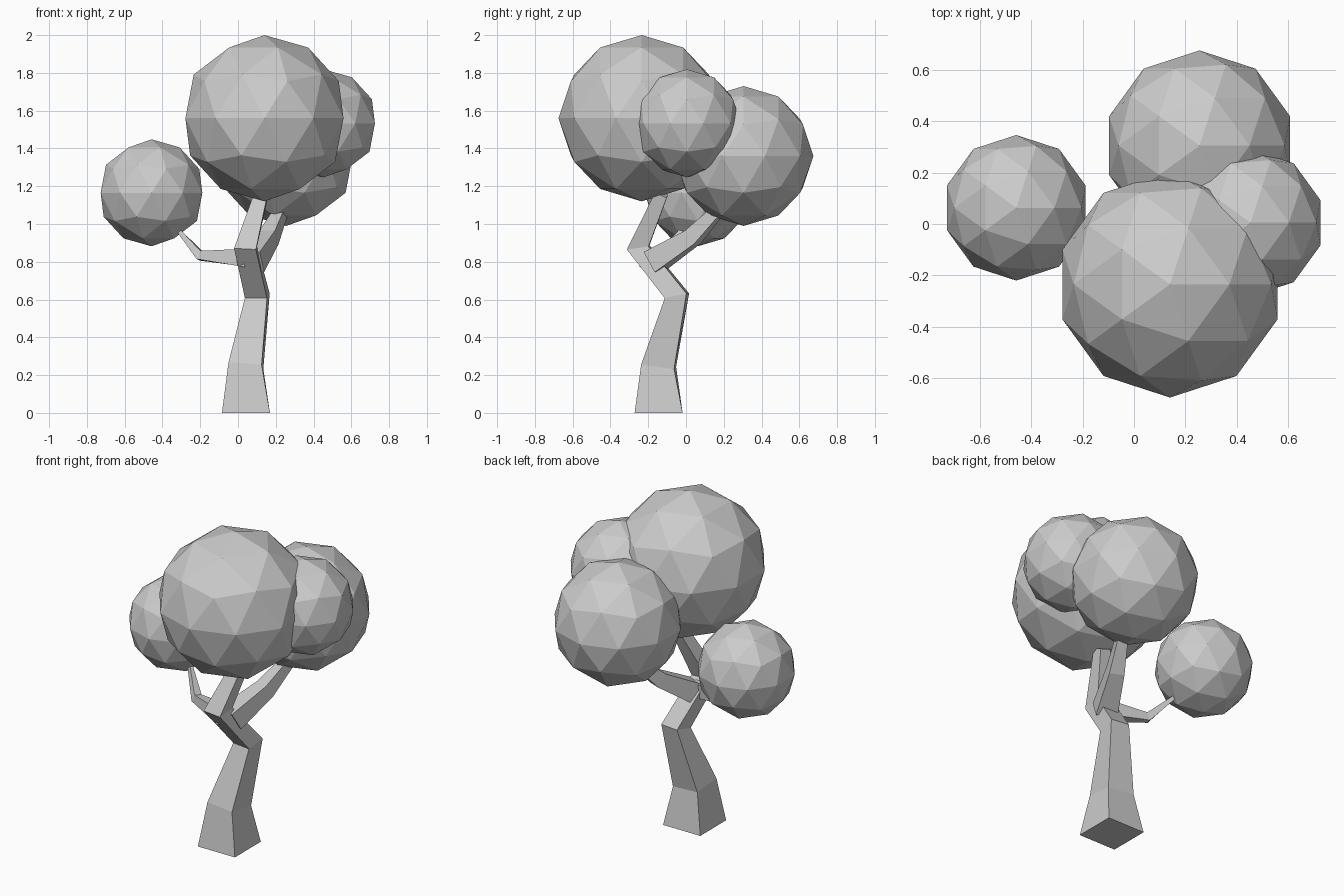
import bpy, bmesh, math
from mathutils import Vector, Matrix

if "Cube" in bpy.data.objects:
    bpy.data.objects.remove(bpy.data.objects["Cube"])


def limb(name, nodes, ref):
    """Square-section tapered limb; nodes are (x, y, z, half width, yaw in degrees)."""
    bm = bmesh.new()
    pts = [Vector(n[:3]) for n in nodes]
    rings = []
    for i, (p, n) in enumerate(zip(pts, nodes)):
        t = Vector()
        if i > 0:
            t += (p - pts[i - 1]).normalized()
        if i < len(pts) - 1:
            t += (pts[i + 1] - p).normalized()
        t.normalize()
        u = Matrix.Rotation(math.radians(n[4]), 3, 'Z') @ Vector(ref)
        u = (u - t * u.dot(t)).normalized()
        v = t.cross(u)
        rings.append([bm.verts.new(p + (u * a + v * b) * n[3])
                      for a, b in ((-1, -1), (1, -1), (1, 1), (-1, 1))])
    for lo, hi in zip(rings, rings[1:]):
        for k in range(4):
            j = (k + 1) % 4
            bm.faces.new((lo[k], lo[j], hi[j], hi[k]))
    bm.faces.new(rings[0][::-1])
    bm.faces.new(rings[-1])
    bmesh.ops.recalc_face_normals(bm, faces=bm.faces)
    mesh = bpy.data.meshes.new(name)
    bm.to_mesh(mesh)
    bm.free()
    bpy.context.collection.objects.link(bpy.data.objects.new(name, mesh))


# Bent trunk running up into the main crown
limb("trunk", [(.042, -.145, 0, .127, 0), (.042, -.145, .25, .088, -3),
               (.102, -.048, .62, .059, -7), (.04, -.253, .876, .058, -3),
               (.125, -.13, 1.16, .034, 0)], (1, 0, 0))

# Side branches
limb("back_branch", [(.07, -.17, .80, .062, 0), (.165, .035, .93, .044, 0),
                     (.225, .16, 1.06, .03, 0)], (1, -.4, 0))
limb("left_branch", [(.05, -.20, .82, .048, 0), (-.20, -.12, .832, .024, 0),
                     (-.31, -.025, .96, .011, 0)], (0, 1, 0))

# Faceted foliage balls
for name, loc, r in (("main_foliage", (.14, -.235, 1.56), .44),
                     ("back_foliage", (.255, .305, 1.36), .37),
                     ("left_foliage", (-.458, .063, 1.165), .283),
                     ("right_foliage", (.453, .005, 1.533), .286)):
    bpy.ops.mesh.primitive_ico_sphere_add(subdivisions=2, radius=r, location=loc)
    bpy.context.object.name = name
